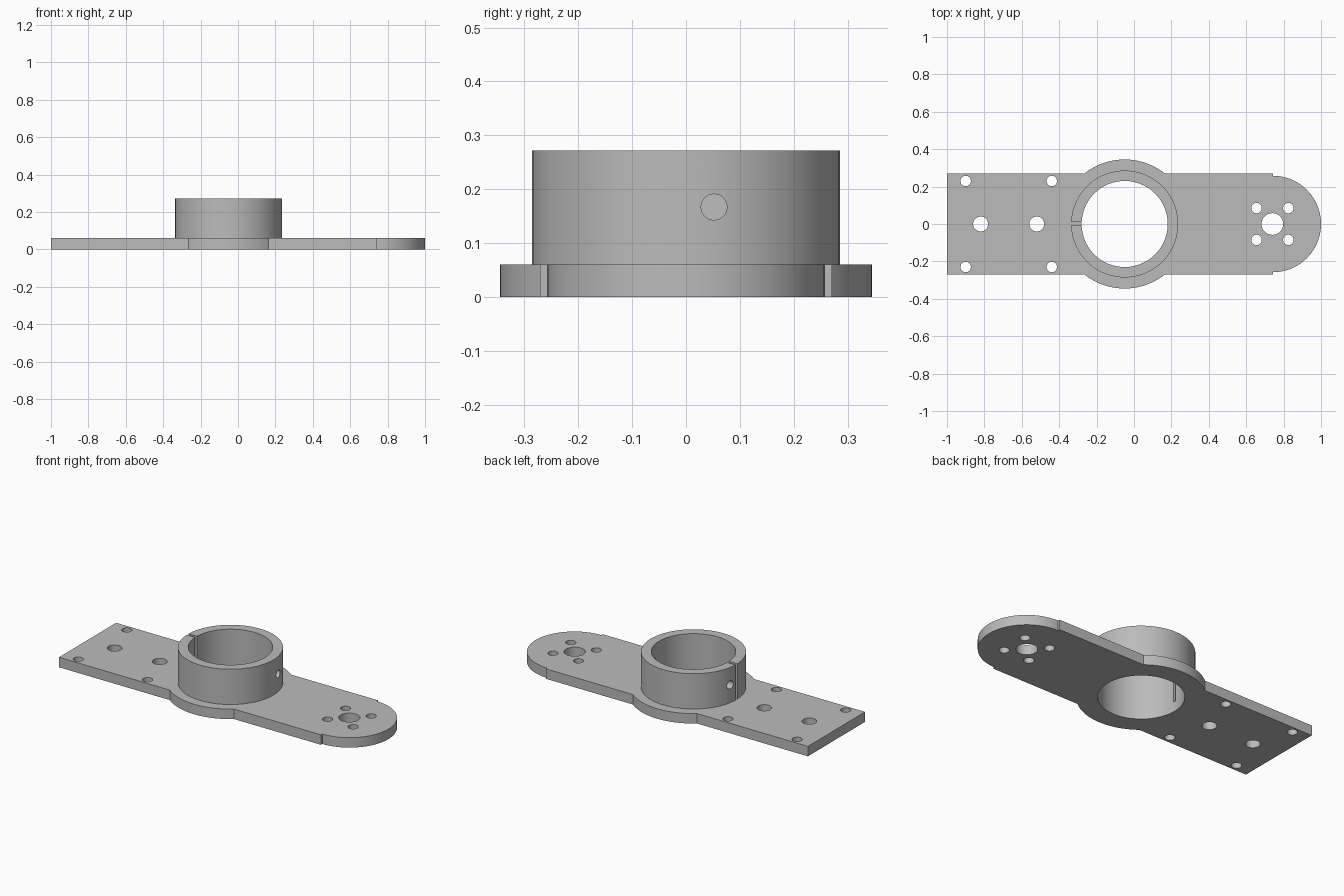
import bpy, bmesh
from math import pi, cos, sin, acos, asin, radians

old = bpy.data.objects.get("Cube")
if old:
    bpy.data.objects.remove(old, do_unlink=True)

grey = bpy.data.materials.new("plain grey")
grey.use_nodes = True
colour = (0.5, 0.5, 0.5, 1)
grey.diffuse_color = colour
grey.node_tree.nodes["Principled BSDF"].inputs["Base Color"].default_value = colour

THICK, TOP = 0.06, 0.272          # plate thickness, collar top
CX, HALF = -0.05, 0.271           # collar centre, plate half width
BORE, COLLAR, FLANGE = 0.23, 0.286, 0.345
END_X, END_R = 0.742, 0.258       # rounded end


def arc(cx, r, a0, a1, n):
    return [(cx + r * cos(a0 + (a1 - a0) * i / n), r * sin(a0 + (a1 - a0) * i / n))
            for i in range(n + 1)]


def prism(name, outline, z0, z1):
    """Solid made by raising a flat outline from z0 to z1."""
    bm = bmesh.new()
    face = bm.faces.new([bm.verts.new((x, y, z0)) for x, y in outline])
    raised = bmesh.ops.extrude_face_region(bm, geom=[face])["geom"]
    bmesh.ops.translate(bm, vec=(0, 0, z1 - z0),
                        verts=[v for v in raised if isinstance(v, bmesh.types.BMVert)])
    bmesh.ops.recalc_face_normals(bm, faces=bm.faces)
    mesh = bpy.data.meshes.new(name)
    bm.to_mesh(mesh)
    bm.free()
    mesh.materials.append(grey)
    obj = bpy.data.objects.new(name, mesh)
    bpy.context.collection.objects.link(obj)
    return obj


def circle(x, y, r, n=32):
    return [(px, py + y) for px, py in arc(x, r, 0, 2 * pi, n)[:-1]]


def cut(obj, cutter):
    """Subtract the cutter, then discard it."""
    cutter.hide_render = True
    mod = obj.modifiers.new("cut", 'BOOLEAN')
    mod.operation, mod.solver, mod.object = 'DIFFERENCE', 'EXACT', cutter
    bpy.context.view_layer.objects.active = obj
    bpy.ops.object.modifier_apply(modifier=mod.name)
    bpy.data.objects.remove(cutter, do_unlink=True)


def drill_down(obj, x, y, r, n=32):
    cut(obj, prism("drill", circle(x, y, r, n), -0.1, 0.4))


def drill_side(obj, x0, x1, y, z, r):
    bpy.ops.mesh.primitive_cylinder_add(vertices=32, radius=r, depth=x1 - x0,
                                        location=((x0 + x1) / 2, y, z),
                                        rotation=(0, pi / 2, 0))
    cut(obj, bpy.context.object)


# Plate: straight arm, round flange bulging on both sides, rounded end
bulge = asin(HALF / FLANGE)
outline = [(-1, -HALF)]
outline += arc(CX, FLANGE, pi + bulge, 2 * pi - bulge, 32)
outline += [(END_X, -HALF)]
outline += arc(END_X, END_R, -pi / 2, pi / 2, 48)
outline += [(END_X, HALF)]
outline += arc(CX, FLANGE, bulge, pi - bulge, 32)
outline += [(-1, HALF)]
plate = prism("mounting_plate", outline, 0, THICK)

drill_down(plate, CX, 0, BORE, 96)
for side in (-1, 1):
    for x in (-0.9, -0.44):                 # corner screw holes
        drill_down(plate, x, side * 0.23, 0.028)
    for x in (-0.085, 0.085):               # holes around the end bore
        drill_down(plate, 0.74 + x, side * 0.085, 0.028)
for x, r in ((-0.82, 0.04), (-0.52, 0.04), (0.74, 0.058)):
    drill_down(plate, x, 0, r)

# Collar: standing ring with a clamping slot and cross holes
collar = prism("collar", circle(CX, 0, COLLAR, 96), THICK, TOP)
drill_down(collar, CX, 0, BORE, 96)
slot = [(-0.4, -0.007), (-0.2, -0.007), (-0.2, 0.01), (-0.4, 0.01)]
cut(collar, prism("slot_cutter", slot, THICK - 0.01, TOP + 0.1))
drill_side(collar, 0.1, 0.3, 0.052, 0.167, 0.024)
drill_side(collar, -0.4, -0.295, 0.052, 0.167, 0.024)

for obj in (plate, collar):
    bpy.ops.object.select_all(action='DESELECT')
    obj.select_set(True)
    bpy.context.view_layer.objects.active = obj
    bpy.ops.object.shade_smooth_by_angle(angle=radians(30))
